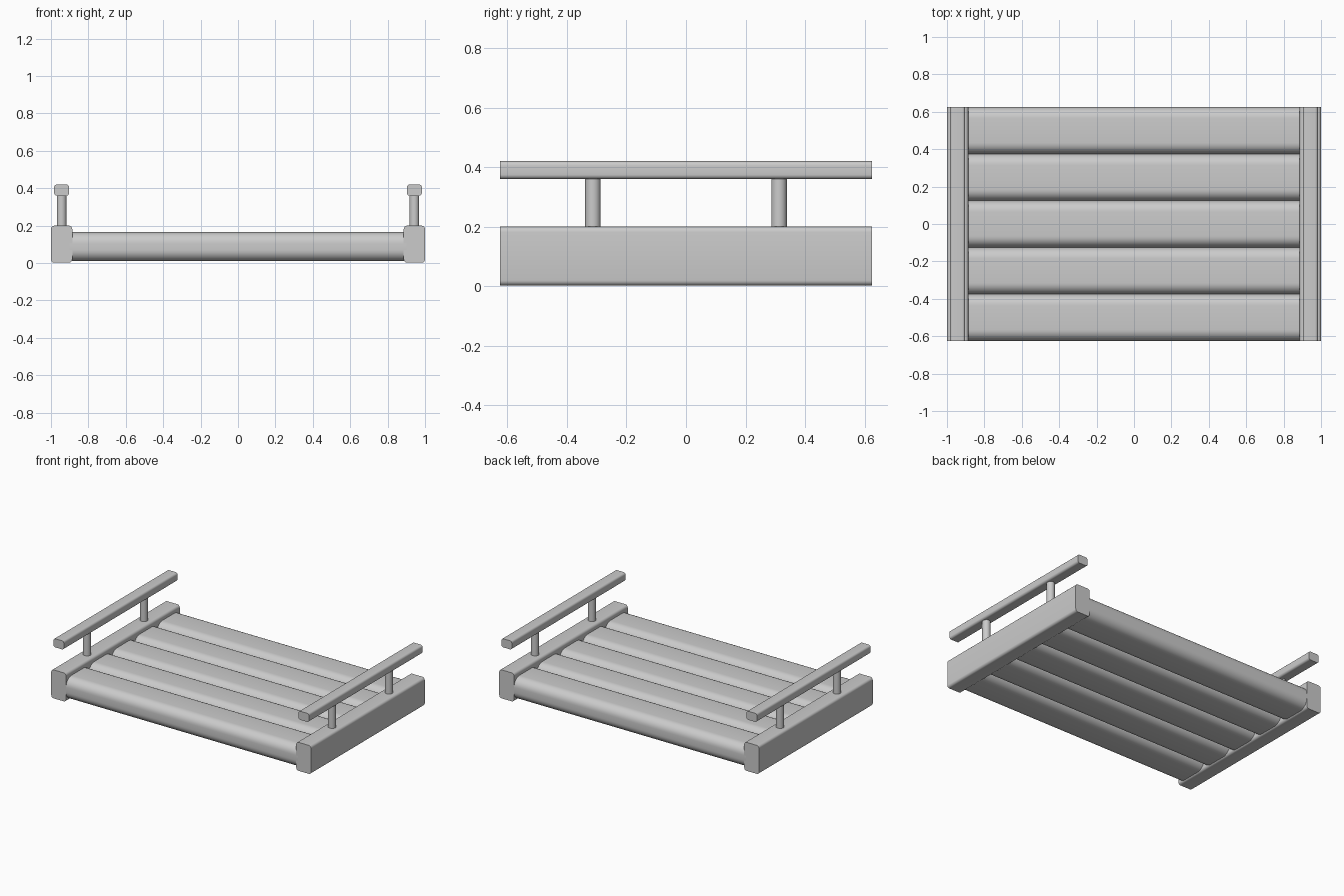
import bpy, bmesh, math
from mathutils import Vector

if "Cube" in bpy.data.objects:
    bpy.data.objects.remove(bpy.data.objects["Cube"])


def finish(bm, name):
    bmesh.ops.recalc_face_normals(bm, faces=bm.faces)
    me = bpy.data.meshes.new(name)
    bm.to_mesh(me)
    bm.free()
    ob = bpy.data.objects.new(name, me)
    bpy.context.collection.objects.link(ob)
    bpy.context.view_layer.objects.active = ob
    ob.select_set(True)
    bpy.ops.object.shade_smooth_by_angle(angle=math.radians(35))
    ob.select_set(False)
    return ob


def sweep(name, profile, axis, start, end):
    """Extrude a closed (u, z) profile along x or y."""
    bm = bmesh.new()
    place = (lambda u, z: (start, u, z)) if axis == 'x' else (lambda u, z: (u, start, z))
    face = bm.faces.new([bm.verts.new(place(u, z)) for u, z in profile])
    out = bmesh.ops.extrude_face_region(bm, geom=[face], use_keep_orig=True)
    offset = Vector((end - start, 0, 0) if axis == 'x' else (0, end - start, 0))
    bmesh.ops.translate(bm, vec=offset,
                        verts=[v for v in out['geom'] if isinstance(v, bmesh.types.BMVert)])
    return finish(bm, name)


def rounded(cu, cz, w, h, ru, rz, n=5):
    """Rectangle profile with elliptical corners."""
    pts = []
    for q, (su, sz) in enumerate([(1, 1), (-1, 1), (-1, -1), (1, -1)]):
        for i in range(n + 1):
            a = math.pi / 2 * (q + i / n)
            pts.append((cu + su * (w / 2 - ru) + ru * math.cos(a),
                        cz + sz * (h / 2 - rz) + rz * math.sin(a)))
    return pts


# padded slats side by side across the bed
for i in range(5):
    sweep(f"slat_{i + 1}", rounded(-0.5 + 0.25 * i, 0.0875, 0.25, 0.155, 0.06, 0.06, 8),
          'x', -0.9, 0.9)

for side, s in (("left", -1), ("right", 1)):
    # side beam and hand rail
    sweep(f"{side}_beam", rounded(s * 0.943, 0.101, 0.114, 0.198, 0.018, 0.018), 'y', -0.625, 0.625)
    sweep(f"{side}_rail", rounded(s * 0.943, 0.39, 0.08, 0.06, 0.015, 0.015), 'y', -0.625, 0.625)
    # round posts holding the rail
    for end, y in (("front", -0.3125), ("back", 0.3125)):
        bm = bmesh.new()
        bmesh.ops.create_cone(bm, cap_ends=True, segments=24, radius1=0.026, radius2=0.026, depth=0.2)
        bmesh.ops.translate(bm, vec=(s * 0.943, y, 0.28), verts=bm.verts)
        finish(bm, f"{side}_{end}_post")
